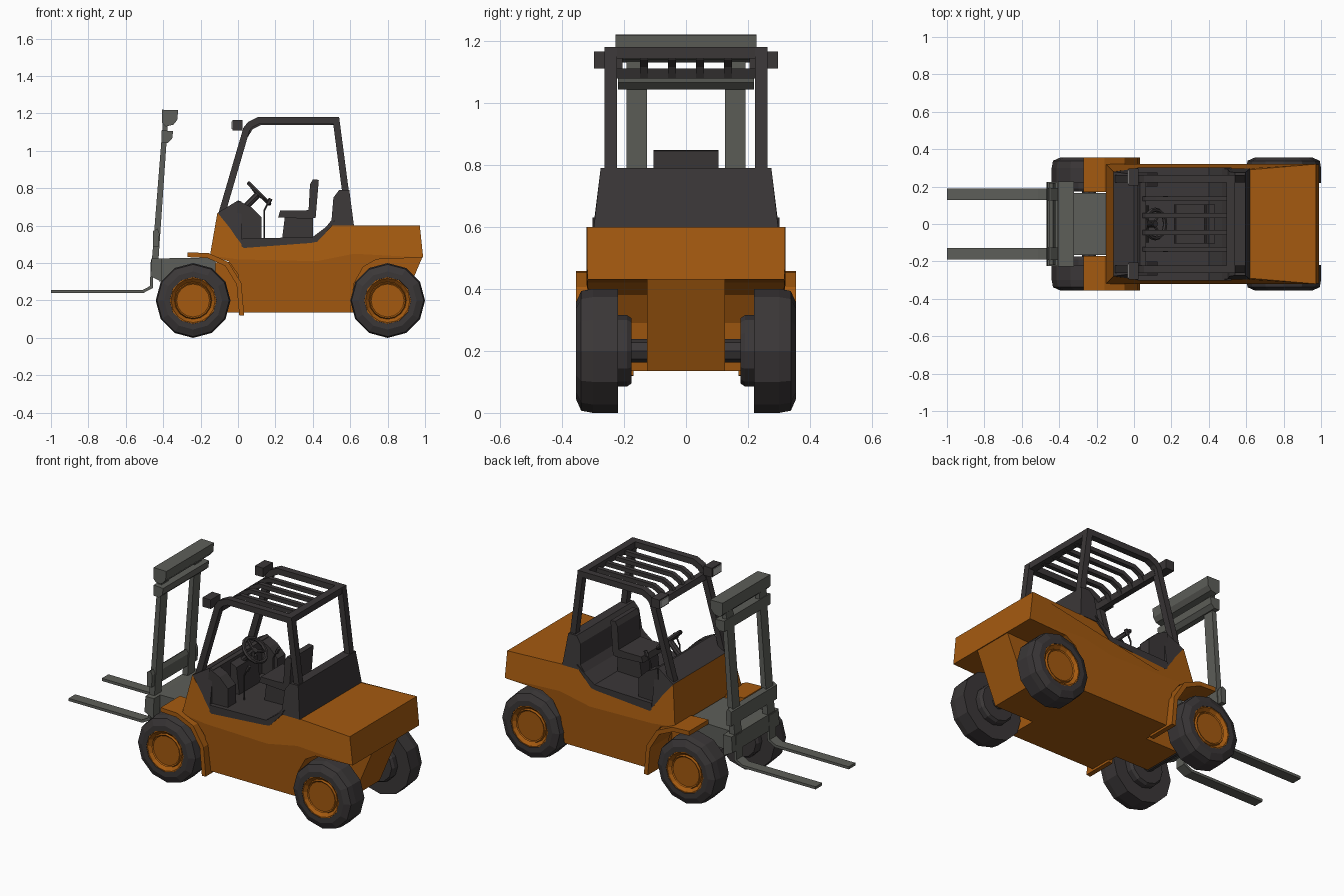
import bpy, bmesh, math
from mathutils import Vector, Matrix

if "Cube" in bpy.data.objects:
    bpy.data.objects.remove(bpy.data.objects["Cube"])


def material(name, rgb):
    m = bpy.data.materials.new(name)
    m.diffuse_color = (*rgb, 1)
    m.use_nodes = True
    m.node_tree.nodes["Principled BSDF"].inputs["Base Color"].default_value = m.diffuse_color
    return m


ORANGE = material("orange_paint", (0.374, 0.102, 0.005))
DARK = material("dark_grey", (0.043, 0.038, 0.039))
STEEL = material("mast_steel", (0.110, 0.113, 0.100))
LENS = material("lamp_lens", (0.45, 0.45, 0.43))


def finish(name, bm, mat):
    bmesh.ops.recalc_face_normals(bm, faces=bm.faces)
    me = bpy.data.meshes.new(name)
    bm.to_mesh(me)
    bm.free()
    me.materials.append(mat)
    ob = bpy.data.objects.new(name, me)
    bpy.context.collection.objects.link(ob)
    return ob


def prism(name, pts, y0, y1, mat):
    """Side profile (x, z) across y0..y1; a third value is a symmetric half width."""
    bm = bmesh.new()
    a = [bm.verts.new((p[0], -p[2] if len(p) > 2 else y0, p[1])) for p in pts]
    b = [bm.verts.new((p[0], p[2] if len(p) > 2 else y1, p[1])) for p in pts]
    bm.faces.new(a)
    bm.faces.new(b)
    for i in range(len(a)):
        j = (i + 1) % len(a)
        bm.faces.new((a[i], a[j], b[j], b[i]))
    return finish(name, bm, mat)


def pair(name, pts, y0, y1, mat):
    prism(name + "_left", pts, y0, y1, mat)
    prism(name + "_right", pts, -y1, -y0, mat)


def box(x0, x1, z0, z1):
    return [(x0, z0), (x1, z0), (x1, z1), (x0, z1)]


def ribbon(path, t):
    """Outline of constant thickness around an open (x, z) path."""
    v = [Vector(p) for p in path]
    up, low = [], []
    for i, p in enumerate(v):
        d0 = (p - v[i - 1]).normalized() if i else (v[1] - p).normalized()
        d1 = (v[i + 1] - p).normalized() if i < len(v) - 1 else d0
        n = Vector((-(d0 + d1).y, (d0 + d1).x)).normalized()
        n *= t / 2 / max(0.5, n.dot(Vector((-d0.y, d0.x))))
        up.append(tuple(p + n))
        low.append(tuple(p - n))
    return up + low[::-1]


def lathe(name, profile, sides, cx, cz, s, mat):
    """Revolve (y, radius) profile around a wheel axle on side s."""
    bm = bmesh.new()
    rings = []
    for y, r in profile:
        rings.append([bm.verts.new((cx + r * math.sin(2 * math.pi * k / sides), s * y,
                                    cz - r * math.cos(2 * math.pi * k / sides)))
                      for k in range(sides)])
    for a, b in zip(rings, rings[1:]):
        for k in range(sides):
            j = (k + 1) % sides
            bm.faces.new((a[k], a[j], b[j], b[k]))
    bm.faces.new(rings[0])
    bm.faces.new(rings[-1])
    return finish(name, bm, mat)


def rod(name, p, q, r, mat, sides=8):
    p, q = Vector(p), Vector(q)
    bm = bmesh.new()
    m = Matrix.Translation((p + q) / 2) @ (q - p).to_track_quat('Z', 'Y').to_matrix().to_4x4()
    bmesh.ops.create_cone(bm, cap_ends=True, segments=sides, radius1=r, radius2=r,
                          depth=(q - p).length, matrix=m)
    return finish(name, bm, mat)


# Body: lower skirt with wheel arches, upper shell folding in above the crease
crease = [(0.99, 0.43, .318), (0.62, 0.45, .32), (0.42, 0.41, .32), (0.0, 0.42, .32), (-0.15, 0.44, .32)]
prism("lower_body", [(0.02, .135, .305), (0.60, .135, .305), (0.62, .29, .312), (0.67, .38, .315),
                     (0.74, .42, .318)] + crease + [(-0.05, .41, .318), (0.0, .34, .314)], 0, 0, ORANGE)
prism("upper_body", crease[::-1] + [(0.972, .60, .32), (0.62, .60, .29), (0.50, .60, .29),
                                    (0.42, .515, .30), (0.04, .485, .30), (-0.11, .67, .28)], 0, 0, ORANGE)
prism("chassis", [(-0.28, .30), (-0.20, .135), (0.86, .135), (0.985, .43), (-0.28, .40)], -.125, .125, ORANGE)

# Front fenders
pair("front_fender", ribbon([(-0.27, .445), (-0.16, .44), (-0.06, .395), (0.005, .29), (0.02, .12)], .026),
     .17, .355, ORANGE)

# Wheels
for axle, x in (("front", -0.24), ("rear", 0.80)):
    rod(axle + "_axle", (x, -.2, .2), (x, .2, .2), .038, DARK)
    for side, s in (("left", 1), ("right", -1)):
        lathe(f"{axle}_tire_{side}", [(.175, .085), (.175, .105), (.19, .115), (.22, .115), (.22, .2), (.30, .2),
                                      (.338, .193), (.355, .155), (.355, .125), (.335, .12)], 12, x, .2, s, DARK)
        lathe(f"{axle}_rim_{side}", [(.30, .128), (.353, .128), (.353, .118), (.335, .10), (.347, .095),
                                     (.342, .088)], 16, x, .2, s, ORANGE)

# Cab tub: dash, floor, rear bulkhead
prism("cab_floor", [(0.02, .48), (0.42, .51), (0.50, .595), (0.52, .63), (0.40, .54), (0.02, .53)],
      -.302, .302, DARK)
prism("dash_front", [(-0.11, .668, .279), (0.0, .735, .265), (0.02, .728, .265), (0.02, .50, .30)], 0, 0, DARK)
pair("dash_wing", [(0.0, .735), (0.07, .70), (0.125, .645), (0.125, .53), (0.03, .488), (-0.02, .55)],
     .20, .275, DARK)
prism("dash_console", [(0.0, .52), (0.0, .72), (0.06, .69), (0.08, .52)], -.10, .10, DARK)
prism("rear_bulkhead", [(0.42, .53, .297), (0.50, .60, .297), (0.62, .60, .297), (0.595, .79, .275),
                        (0.54, .79, .275), (0.51, .75, .28), (0.50, .63, .295)], 0, 0, DARK)

# Overhead guard
pair("guard_frame", ribbon([(-0.085, .67), (0.045, 1.115), (0.065, 1.14), (0.11, 1.162), (0.525, 1.162),
                            (0.575, .78)], .036), .222, .262, DARK)
prism("guard_rear_bar", box(.495, .54, 1.142, 1.18), -.25, .25, DARK)
prism("guard_front_bar", [(0.02, 1.078), (0.055, 1.078), (0.065, 1.11), (0.032, 1.11)], -.24, .24, DARK)
for i, y in enumerate((-.135, -.045, .045, .135)):
    prism(f"guard_slat_{i + 1}", ribbon([(0.045, 1.085), (0.07, 1.125), (0.12, 1.15), (0.52, 1.15)], .024),
          y - .013, y + .013, DARK)
pair("work_lamp", box(-.03, .025, 1.11, 1.165), .205, .297, DARK)
pair("work_lamp_lens", box(-.034, -.029, 1.118, 1.157), .213, .289, LENS)

# Seat
prism("seat_base", [(.235, .525), (.40, .53), (.40, .645), (.25, .645)], -.085, .085, DARK)
prism("seat_cushion", [(.215, .645), (.40, .635), (.40, .685), (.33, .68), (.225, .68)], -.105, .105, DARK)
prism("seat_back", [(.375, .64), (.415, .64), (.432, .845), (.40, .848), (.385, .82)], -.105, .105, DARK)

# Steering wheel: ring, spokes, column
bm = bmesh.new()
tilt = Matrix.Translation((.113, 0, .772)) @ Matrix.Rotation(math.radians(45), 4, 'Y')
grid = [[bm.verts.new(tilt @ Vector(((.076 + .012 * math.cos(v)) * math.cos(u),
                                     (.076 + .012 * math.cos(v)) * math.sin(u), .012 * math.sin(v))))
         for v in [k * math.pi / 3 for k in range(6)]] for u in [k * math.pi / 8 for k in range(16)]]
for i in range(16):
    for j in range(6):
        bm.faces.new((grid[i][j], grid[i - 1][j], grid[i - 1][j - 1], grid[i][j - 1]))
finish("steering_wheel", bm, DARK)
for k in range(3):
    a = math.pi + k * 2 * math.pi / 3
    rod(f"steering_spoke_{k + 1}", tilt @ Vector((0, 0, -.01)),
        tilt @ Vector((.076 * math.cos(a), .076 * math.sin(a), 0)), .009, DARK, 6)
rod("steering_column", (.02, 0, .68), (.115, 0, .774), .018, DARK)

# Control levers
for name, y in (("left", .14), ("right", -.14)):
    rod("lever_" + name, (.14, y, .53), (.14, y, .68), .005, DARK, 6)
    rod("lever_upper_" + name, (.14, y, .68), (.165, y, .73), .005, DARK, 6)
    rod("lever_knob_" + name, (.16, y, .715), (.175, y, .745), .011, DARK, 6)

# Mast, carriage and forks
pair("mast_rail", [(-.46, .42), (-.425, .42), (-.375, 1.15), (-.402, 1.15)], .125, .192, STEEL)
prism("mast_top_bar", [(-.405, 1.22), (-.32, 1.218), (-.325, 1.165), (-.345, 1.14), (-.385, 1.13),
                       (-.405, 1.15)], -.228, .228, STEEL)
prism("mast_upper_bar", [(-.41, 1.11), (-.347, 1.105), (-.352, 1.065), (-.375, 1.043), (-.41, 1.045)],
      -.22, .22, STEEL)
prism("mast_lower_bar", [(-.455, .485), (-.425, .485), (-.42, .56), (-.432, .585), (-.455, .57)],
      -.22, .22, STEEL)
prism("carriage_plate", [(-.468, .33), (-.41, .30), (-.405, .425), (-.462, .425)], -.225, .225, STEEL)
prism("mast_mount", [(-.42, .30), (-.12, .33), (-.12, .43), (-.42, .425)], -.165, .165, STEEL)
pair("fork", ribbon([(-1.0, .247), (-.51, .247), (-.463, .272), (-.458, .42)], .016), .127, .19, STEEL)
